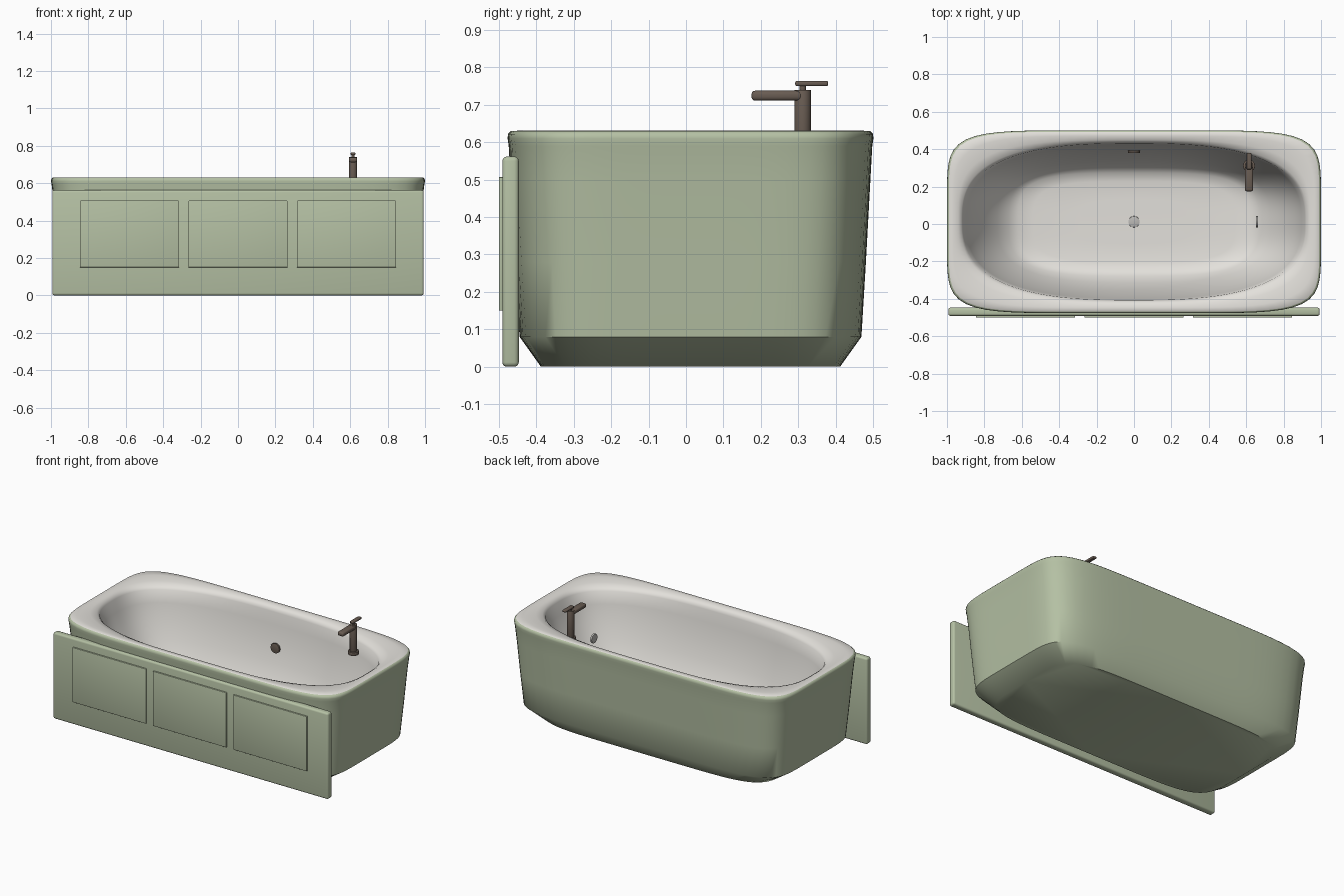
import bpy, bmesh, math
from mathutils import Matrix

cube = bpy.data.objects.get("Cube")
if cube:
    bpy.data.objects.remove(cube)


def material(name, rgb, metallic=0.0):
    m = bpy.data.materials.new(name)
    m.use_nodes = True
    m.diffuse_color = (*rgb, 1)
    bsdf = m.node_tree.nodes["Principled BSDF"]
    bsdf.inputs["Base Color"].default_value = (*rgb, 1)
    bsdf.inputs["Metallic"].default_value = metallic
    return m


green = material("sage green", (0.46, 0.53, 0.37))
white = material("warm white enamel", (0.77, 0.75, 0.71))
bronze = material("dark bronze", (0.14, 0.107, 0.085))
grey = material("pale metal", (0.5, 0.49, 0.47))


def finish(name, bm, mats, angle=40):
    bmesh.ops.recalc_face_normals(bm, faces=bm.faces)
    mesh = bpy.data.meshes.new(name)
    bm.to_mesh(mesh)
    bm.free()
    for m in mats:
        mesh.materials.append(m)
    obj = bpy.data.objects.new(name, mesh)
    bpy.context.collection.objects.link(obj)
    bpy.ops.object.select_all(action="DESELECT")
    obj.select_set(True)
    bpy.context.view_layer.objects.active = obj
    bpy.ops.object.shade_smooth_by_angle(angle=math.radians(angle))
    return obj


def box(name, low, high, mat, bevel=0.0):
    bm = bmesh.new()
    size = [h - l for l, h in zip(low, high)]
    mid = [(h + l) / 2 for l, h in zip(low, high)]
    bmesh.ops.create_cube(bm, size=1, matrix=Matrix.Translation(mid) @ Matrix.Diagonal((*size, 1)))
    if bevel:
        bmesh.ops.bevel(bm, geom=bm.edges[:], offset=bevel, segments=3, profile=0.5, affect="EDGES")
    return finish(name, bm, [mat])


def disc(name, centre, radius, depth, mat, axis="Z", bevel=0.002):
    turn = {"Z": Matrix(), "X": Matrix.Rotation(math.pi / 2, 4, "Y"),
            "Y": Matrix.Rotation(math.pi / 2, 4, "X")}[axis]
    bm = bmesh.new()
    bmesh.ops.create_cone(bm, cap_ends=True, segments=32, radius1=radius, radius2=radius,
                          depth=depth, matrix=Matrix.Translation(centre) @ turn)
    rims = [e for e in bm.edges if any(len(f.verts) > 4 for f in e.link_faces)]
    bmesh.ops.bevel(bm, geom=rims, offset=bevel, segments=2, profile=0.5, affect="EDGES")
    return finish(name, bm, [mat])


# Tub: rings of (half length, half width, height, corner squareness)
outside = [(0.83, 0.40, 0.0, 6), (0.945, 0.457, 0.08, 6.5), (0.965, 0.469, 0.28, 6.5),
           (0.985, 0.481, 0.50, 6.5), (0.996, 0.486, 0.59, 6.5), (1.0, 0.489, 0.61, 6.5),
           (0.998, 0.488, 0.622, 6.5), (0.99, 0.481, 0.63, 6.5)]
inside = [(0.965, 0.459, 0.631, 5), (0.94, 0.437, 0.626, 3.5), (0.922, 0.424, 0.615, 2.9),
          (0.914, 0.419, 0.598, 2.7), (0.895, 0.41, 0.52, 2.7), (0.86, 0.393, 0.42, 2.7),
          (0.80, 0.363, 0.30, 2.8), (0.73, 0.325, 0.20, 3), (0.67, 0.29, 0.14, 3.4),
          (0.62, 0.262, 0.113, 3.7), (0.54, 0.215, 0.102, 3.7), (0.3, 0.12, 0.1, 3)]
SEGMENTS = 128
bm = bmesh.new()
rings = []
for a, b, z, n in outside + inside:
    ring = []
    for i in range(SEGMENTS):
        t = 2 * math.pi * i / SEGMENTS
        c, s = math.cos(t), math.sin(t)
        r = (abs(c) ** n + abs(s) ** n) ** (-1 / n)
        ring.append(bm.verts.new((a * r * c, 0.012 + b * r * s, z)))
    rings.append(ring)
for k, (lower, upper) in enumerate(zip(rings, rings[1:])):
    for i in range(SEGMENTS):
        j = (i + 1) % SEGMENTS
        face = bm.faces.new((lower[i], lower[j], upper[j], upper[i]))
        face.material_index = int(k >= len(outside) - 1)
bm.faces.new(rings[0])
bm.faces.new(rings[-1]).material_index = 1
finish("bathtub", bm, [green, white], 48)

# Front apron with three raised panels
box("front_apron", (-0.993, -0.491, 0), (0.993, -0.447, 0.562), green, 0.012)
for name, x in (("right", -0.58), ("centre", 0), ("left", 0.58)):
    box(f"apron_panel_{name}", (x - 0.265, -0.5, 0.15), (x + 0.265, -0.489, 0.507), green, 0.002)

# Tap
TX, TY = 0.615, 0.312
disc("tap_base", (TX, TY, 0.556), 0.032, 0.022, bronze)
disc("tap_column", (TX, TY, 0.645), 0.022, 0.19, bronze)
disc("tap_stem", (TX, TY, 0.745), 0.009, 0.02, bronze)
box("tap_spout", (TX - 0.022, 0.175, 0.711), (TX + 0.022, TY, 0.738), bronze, 0.01)
box("tap_lever", (TX - 0.013, 0.292, 0.75), (TX + 0.013, 0.38, 0.764), bronze, 0.005)

# Drain and overflow fittings
disc("drain", (0, 0.012, 0.098), 0.03, 0.008, grey)
disc("back_overflow", (0, 0.386, 0.39), 0.032, 0.012, bronze, "Y")
disc("end_overflow", (0.657, 0.012, 0.43), 0.03, 0.012, grey, "X")
